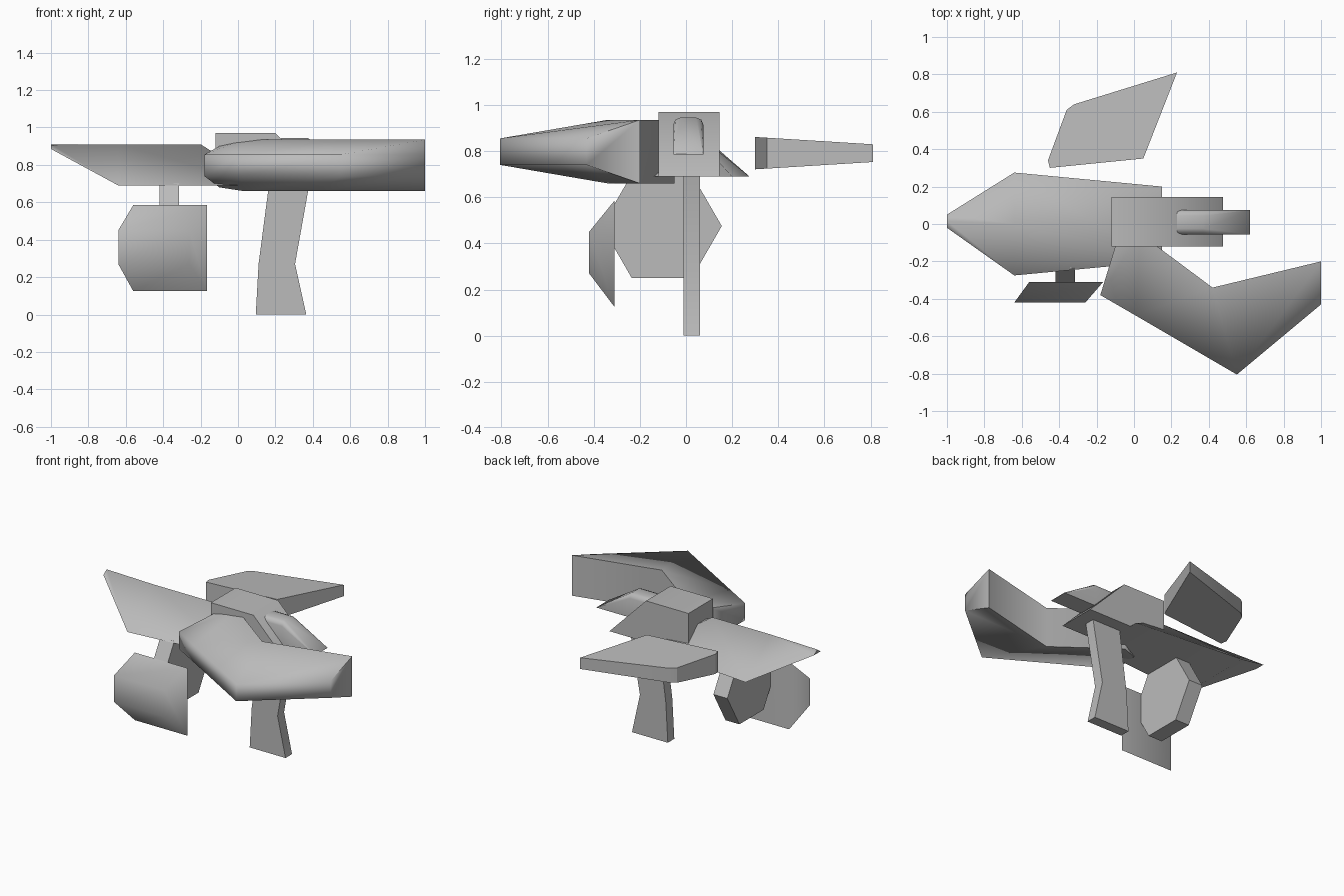
import bpy, bmesh, math

cube = bpy.data.objects.get("Cube")
if cube:
    bpy.data.objects.remove(cube, do_unlink=True)

grey = bpy.data.materials.new("plain_grey")
grey.use_nodes = True
colour = (0.5, 0.5, 0.5, 1)
grey.diffuse_color = colour
grey.node_tree.nodes["Principled BSDF"].inputs["Base Color"].default_value = colour


def loft(name, rings, smooth=80):
    """Skin a row of equal-sized closed rings and cap both ends."""
    bm = bmesh.new()
    rows = [[bm.verts.new(p) for p in ring] for ring in rings]
    n = len(rows[0])
    for a, b in zip(rows, rows[1:]):
        for i in range(n):
            j = (i + 1) % n
            bm.faces.new((a[i], a[j], b[j], b[i]))
    bm.faces.new(rows[0])
    bm.faces.new(rows[-1])
    bmesh.ops.recalc_face_normals(bm, faces=bm.faces)
    mesh = bpy.data.meshes.new(name)
    bm.to_mesh(mesh)
    bm.free()
    mesh.materials.append(grey)
    obj = bpy.data.objects.new(name, mesh)
    bpy.context.collection.objects.link(obj)
    if smooth:
        bpy.ops.object.select_all(action='DESELECT')
        obj.select_set(True)
        bpy.context.view_layer.objects.active = obj
        bpy.ops.object.shade_smooth_by_angle(angle=math.radians(smooth))
    return obj


def side_prism(name, profile, y0, y1, smooth=80):
    """Extrude an x-z outline along y."""
    return loft(name, [[(x, y, z) for x, z in profile] for y in (y0, y1)], smooth)


# Ridged body: triangular sections from the pointed tip to the slanted end
def ridge(x, half, low, top_x, top, y=0):
    return [(x, y - half, low), (x, y + half, low), (top_x, y, top)]


loft("ridged_body", [ridge(-1, 0.035, 0.885, -1, 0.91, 0.015),
                     ridge(-0.64, 0.275, 0.69, -0.64, 0.91),
                     ridge(0.15, 0.2, 0.69, -0.2, 0.91)])

# Sloped hood over the body end
side_prism("hood", [(-0.12, 0.69), (-0.12, 0.97), (0.2, 0.97), (0.475, 0.69)],
           -0.12, 0.145)


# Wedge spout with rounded upper edges
def spout_ring(x, top):
    low, c = 0.785, min(0.03, (top - 0.785) / 3)
    return [(x, -0.055, low), (x, -0.055, top - c), (x, -0.055 + c * 0.3, top - c * 0.3),
            (x, -0.055 + c, top), (x, 0.075 - c, top), (x, 0.075 - c * 0.3, top - c * 0.3),
            (x, 0.075, top - c), (x, 0.075, low)]


loft("spout", [spout_ring(0.23, 0.945), spout_ring(0.37, 0.945), spout_ring(0.62, 0.788)])


# Bent front wing: thin leading edge, thick trailing edge
def wing_ring(lead, trail, low=0.66, high=0.935):
    return [(*lead, 0.74), (*lead, 0.855), (*trail, high), (*trail, low)]


loft("front_wing", [wing_ring((-0.18, -0.38), (-0.1, -0.12), 0.68, 0.9),
                    wing_ring((0.01, -0.49), (0.03, -0.05)),
                    wing_ring((0.55, -0.805), (0.42, -0.34)),
                    wing_ring((1, -0.43), (1, -0.2))])

# Rear fin: flat slab that thins toward its outer edge
outline = [(0.23, 0.81), (0.05, 0.35), (-0.45, 0.3), (-0.46, 0.34), (-0.36, 0.61), (-0.32, 0.64)]
loft("rear_fin", [[(x, y, 0.791 + s * (0.07 - 0.062 * (y - 0.3))) for x, y in outline]
                  for s in (-1, 1)], 30)

# Bent leg
side_prism("leg", [(0.095, 0), (0.11, 0.27), (0.165, 0.69), (0.38, 0.69),
                   (0.305, 0.27), (0.365, 0)], -0.01, 0.06, 30)

# Hexagonal disc hanging below the body
loft("hexagon_disc", [[(x, -0.105 + 0.26 * math.cos(math.radians(a)),
                        0.475 + 0.26 * math.sin(math.radians(a))) for a in range(0, 360, 60)]
                      for x in (-0.42, -0.315)], 0)

# Tapered shield in front of the disc
loft("shield", [[(x0, y, z0), (x1, y, z0), (x1, y, z1), (x0, y, z1)]
                for x0, x1, y, z0, z1 in ((-0.56, -0.165, -0.31, 0.125, 0.585),
                                          (-0.64, -0.26, -0.42, 0.27, 0.45))])
